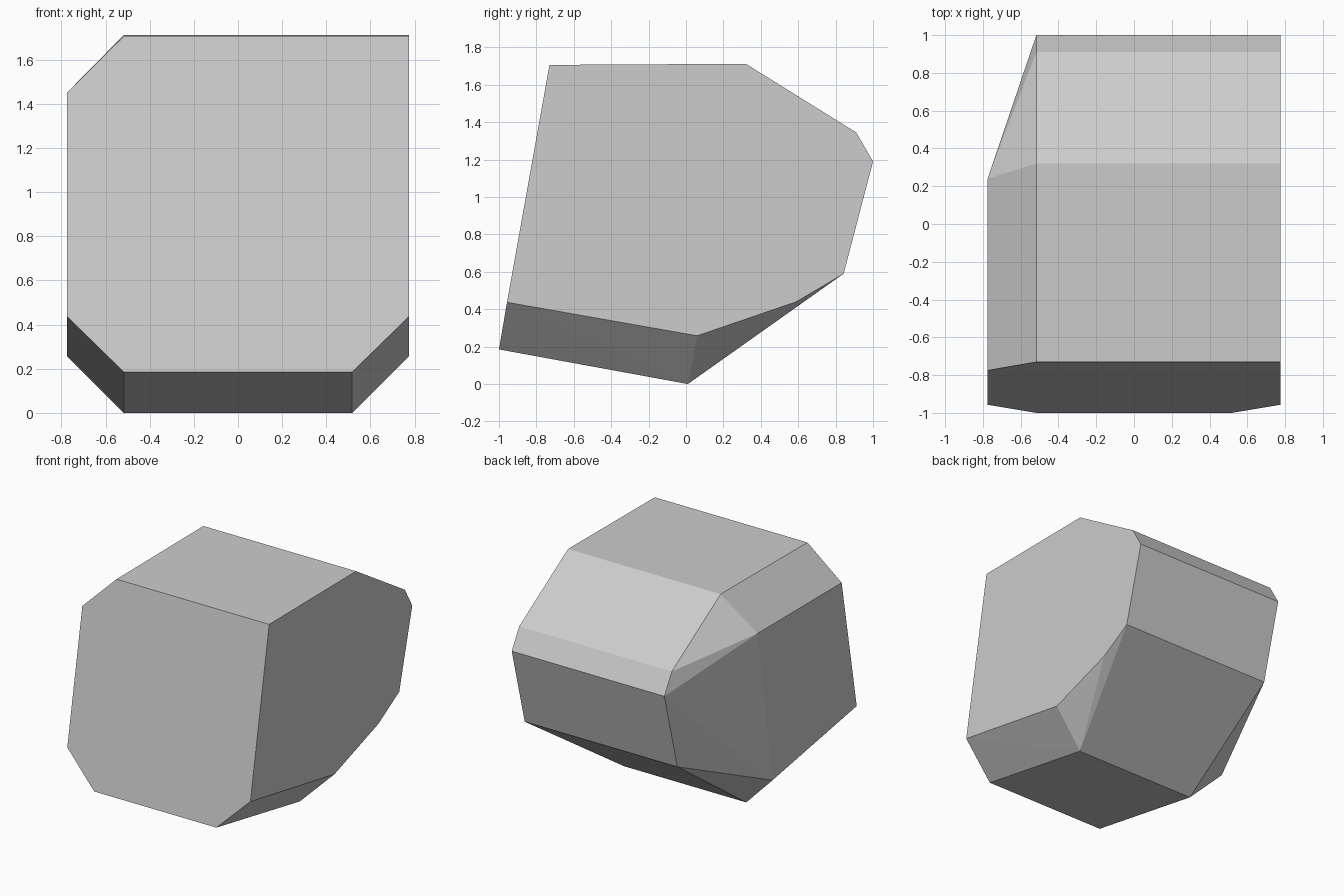
import bpy, bmesh

if "Cube" in bpy.data.objects:
    bpy.data.objects.remove(bpy.data.objects["Cube"])

XO, XI = 0.775, 0.517      # outer side planes, inner chamfer lines


def row(x, profile):
    """Place a (y, z) profile on the plane at x."""
    return [(x, y, z) for y, z in profile]


# Profiles as (y, z) points
base = [(-1.0, 0.185), (0.01, 0.0)]
lower_side = [(-0.957, 0.437), (0.06, 0.258)]
top_and_back = [(-0.73, 1.706), (0.32, 1.712), (0.91, 1.345), (1.0, 1.19), (0.843, 0.59)]

points = []
for s in (-1, 1):                                    # mirrored lower chamfers
    points += row(s * XI, base) + row(s * XO, lower_side)
points += row(XO, top_and_back + [(0.59, 0.44)])     # full right side
points += row(-XI, top_and_back)                     # bevelled left side
points += row(-XO, [(-0.775, 1.45), (0.24, 1.45)])   # left side upper corners

# Faceted block: convex shell around the profiles
bm = bmesh.new()
for p in points:
    bm.verts.new(p)
bmesh.ops.convex_hull(bm, input=bm.verts[:])
bmesh.ops.dissolve_limit(bm, angle_limit=0.01, verts=bm.verts[:], edges=bm.edges[:])
bmesh.ops.recalc_face_normals(bm, faces=bm.faces[:])
mesh = bpy.data.meshes.new("faceted_block")
bm.to_mesh(mesh)
bm.free()

grey = bpy.data.materials.new("light grey")
grey.diffuse_color = (0.604, 0.604, 0.604, 1)
grey.use_nodes = True
grey.node_tree.nodes["Principled BSDF"].inputs["Base Color"].default_value = grey.diffuse_color
mesh.materials.append(grey)
block = bpy.data.objects.new("faceted_block", mesh)
bpy.context.collection.objects.link(block)
